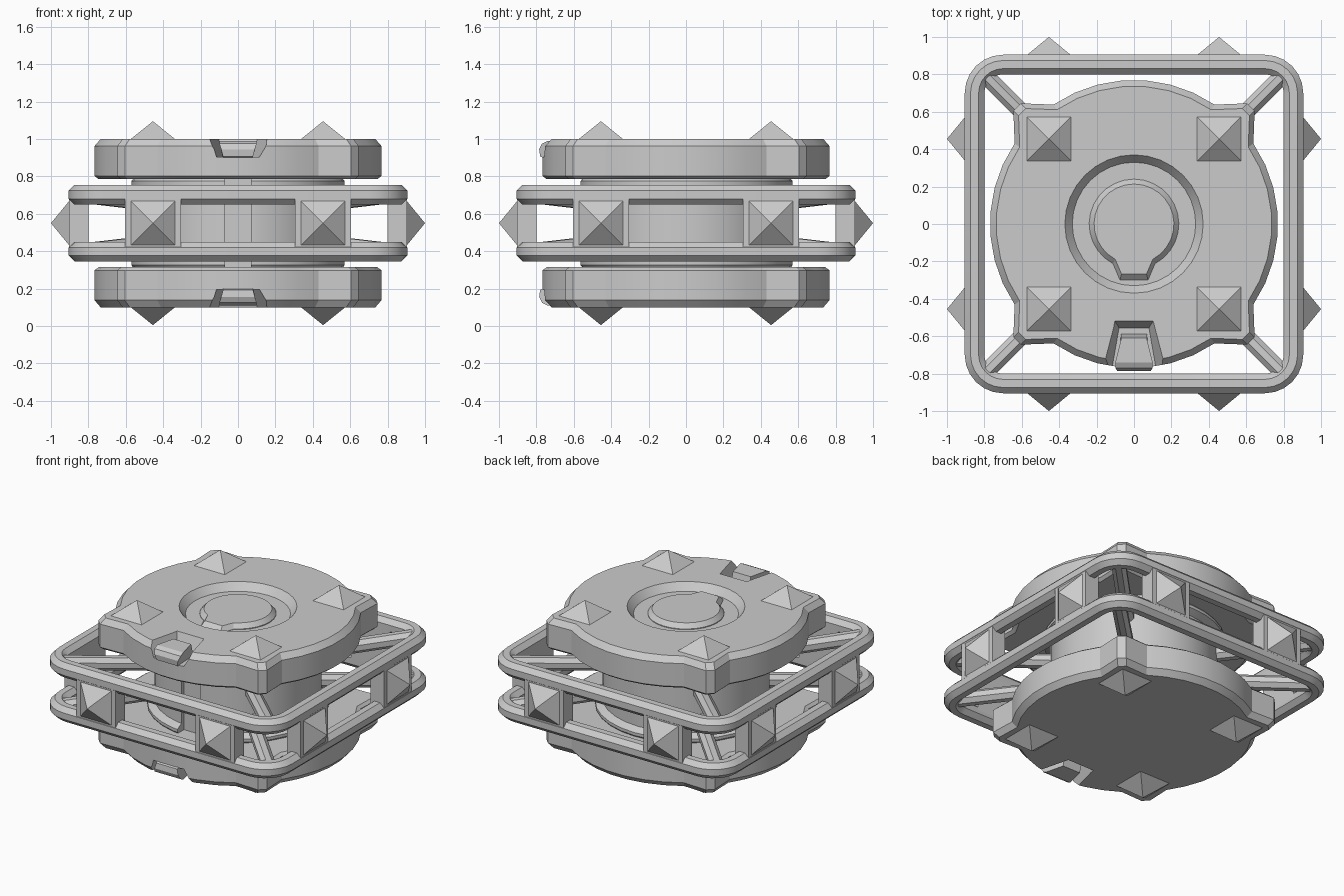
import bpy, bmesh
from math import sin, cos, pi, radians
from mathutils import Vector

if "Cube" in bpy.data.objects:
    bpy.data.objects.remove(bpy.data.objects["Cube"])

grey = bpy.data.materials.new("light_grey")
grey.diffuse_color = (0.6, 0.6, 0.6, 1)
grey.use_nodes = True
grey.node_tree.nodes["Principled BSDF"].inputs["Base Color"].default_value = grey.diffuse_color


def loft(name, rings, closed=False):
    """Skin equal-length rings of points; cap the ends or join them in a loop."""
    bm = bmesh.new()
    vs = [[bm.verts.new(p) for p in r] for r in rings]
    n, m = len(rings), len(rings[0])
    for i in range(n if closed else n - 1):
        a, b = vs[i], vs[(i + 1) % n]
        for j in range(m):
            k = (j + 1) % m
            bm.faces.new((a[j], a[k], b[k], b[j]))
    if not closed:
        bm.faces.new(vs[0])
        bm.faces.new(vs[-1])
    bmesh.ops.remove_doubles(bm, verts=bm.verts, dist=1e-5)
    bmesh.ops.recalc_face_normals(bm, faces=bm.faces)
    me = bpy.data.meshes.new(name)
    bm.to_mesh(me)
    bm.free()
    me.materials.append(grey)
    ob = bpy.data.objects.new(name, me)
    bpy.context.collection.objects.link(ob)
    return ob


def activate(ob):
    bpy.ops.object.select_all(action='DESELECT')
    ob.select_set(True)
    bpy.context.view_layer.objects.active = ob


def smooth(ob):
    activate(ob)
    bpy.ops.object.shade_smooth_by_angle(angle=radians(22))


def cut(ob, cutter):
    mod = ob.modifiers.new("cut", 'BOOLEAN')
    mod.operation, mod.solver, mod.object = 'DIFFERENCE', 'EXACT', cutter
    activate(ob)
    bpy.ops.object.modifier_apply(modifier=mod.name)
    bpy.data.objects.remove(cutter)


def level(pts, s, z):
    return [(x * s, y * s, z) for x, y in pts]


def circle(n):
    return [(cos(2 * pi * i / n), sin(2 * pi * i / n)) for i in range(n)]


def lathe(name, profile, n=32):
    return loft(name, [level(circle(n), r, z) for r, z in profile])


def box(name, x0, x1, y0, y1, z0, z1):
    q = [(x0, y0), (x1, y0), (x1, y1), (x0, y1)]
    return loft(name, [level(q, 1, z0), level(q, 1, z1)])


def spike(name, centre, axis, height=0.095, half=0.118):
    """Four-sided pyramid with edges parallel to the axes."""
    c, d = Vector(centre), Vector(axis)
    u = Vector((0, 0, 1)) if abs(d.z) < 0.5 else Vector((1, 0, 0))
    v = d.cross(u)
    base = [c + half * (u * a + v * b) for a, b in ((1, 1), (-1, 1), (-1, -1), (1, -1))]
    loft(name, [[p - d * 0.01 for p in base], base, [c + d * height] * 4])


# Disc outline: circle with four clipped square corners
outline = []
for q in range(4):
    a0 = q * pi / 2
    for i in range(8):
        a = a0 + radians(-34 + 68 * i / 7)
        outline.append((0.77 * cos(a), 0.77 * sin(a)))
    for x, y in ((0.645, 0.605), (0.605, 0.645)):
        outline.append((x * cos(a0) - y * sin(a0), x * sin(a0) + y * cos(a0)))

# Two mirrored discs, each with a front notch, tab and four spikes
for side, fz in (("top", lambda z: z), ("bottom", lambda z: 1.1 - z)):
    disc = loft(side + "_disc", [level(outline, s, fz(z)) for s, z in
                ((0.97, 0.785), (1, 0.802), (1, 0.962), (0.957, 1.0))])
    notch = [[(-0.08, -0.555), (0.08, -0.555), (0.14, -0.9), (-0.14, -0.9)],
             [(-0.105, -0.515), (0.105, -0.515), (0.205, -0.9), (-0.205, -0.9)]]
    cut(disc, loft("notch_cutter", [level(notch[0], 1, fz(0.905)), level(notch[1], 1, fz(1.01))]))
    if side == "top":
        cut(disc, lathe("recess_cutter", [(0.33, 0.95), (0.378, 1.01)]))
    smooth(disc)
    tab = [(-0.585, 0.89, 0.07), (-0.61, 0.99, 0.068), (-0.74, 0.99, 0.1), (-0.77, 0.975, 0.1),
           (-0.785, 0.945, 0.09), (-0.78, 0.907, 0.08), (-0.74, 0.89, 0.08)]
    loft(side + "_tab", [[(s * w, y, fz(z)) for y, z, w in tab] for s in (-1, 1)])
    for x in (-0.455, 0.455):
        for y in (-0.455, 0.455):
            spike(side + "_spike", (x, y, fz(1.0)), (0, 0, 1 if side == "top" else -1))

# Raised keyhole-shaped boss in the top recess
key = [(0.24 * cos(radians(-62 + 304 * i / 24)), 0.24 * sin(radians(-62 + 304 * i / 24)))
       for i in range(25)] + [(-0.075, -0.30), (0.075, -0.30)]
smooth(loft("keyhole_boss", [level(key, 1, 0.94), level(key, 1, 0.955), level(key, 0.89, 0.985)]))

# Central core with flanges and a front slot
core = lathe("core", [(0.55, 0.30), (0.57, 0.325), (0.57, 0.345), (0.525, 0.37),
                      (0.525, 0.73), (0.57, 0.755), (0.57, 0.775), (0.55, 0.80)])
cut(core, box("slot_cutter", -0.07, 0.07, -0.7, -0.49, 0.2, 0.9))
smooth(core)

# Square frame rails with rounded corners and octagonal section
octo = [(0.0525 * cos(a) / cos(pi / 8), 0.0525 * sin(a) / cos(pi / 8))
        for a in (pi / 8 + i * pi / 4 for i in range(8))]
for name, z0 in (("lower_rail", 0.398), ("upper_rail", 0.702)):
    rings = []
    for q in range(4):
        c = Vector((0.7, 0, 0)), Vector((0, 0.7, 0))
        mid = Vector(((0.7, 0.7), (-0.7, 0.7), (-0.7, -0.7), (0.7, -0.7))[q])
        for i in range(7):
            a = q * pi / 2 + i * pi / 12
            rings.append([(mid.x + (0.1525 + u) * cos(a), mid.y + (0.1525 + u) * sin(a), z0 + w)
                          for u, w in octo])
    smooth(loft(name, rings, closed=True))

# Diagonal struts from the rails to the core
for sx in (-1, 1):
    for sy in (-1, 1):
        for sz in (-1, 1):
            a = Vector((0.80 * sx, 0.80 * sy, 0.55 + 0.15 * sz))
            b = Vector((0.33 * sx, 0.33 * sy, 0.55 + 0.095 * sz))
            d = (b - a).normalized()
            u = d.cross(Vector((0, 0, 1))).normalized()
            v = d.cross(u)
            loft("strut", [[p + 0.85 * (u * s + v * t) for s, t in octo] for p in (a, b)])

# Spiked blocks between the rails on all four sides
for x in (-0.455, 0.455):
    for s in (-1, 1):
        y0, y1 = sorted((s * 0.80, s * 0.903))
        box("side_block", x - 0.15, x + 0.15, y0, y1, 0.40, 0.70)
        spike("side_spike", (x, s * 0.903, 0.55), (0, s, 0), 0.097)
        box("side_block", y0, y1, x - 0.15, x + 0.15, 0.40, 0.70)
        spike("side_spike", (s * 0.903, x, 0.55), (s, 0, 0), 0.097)
